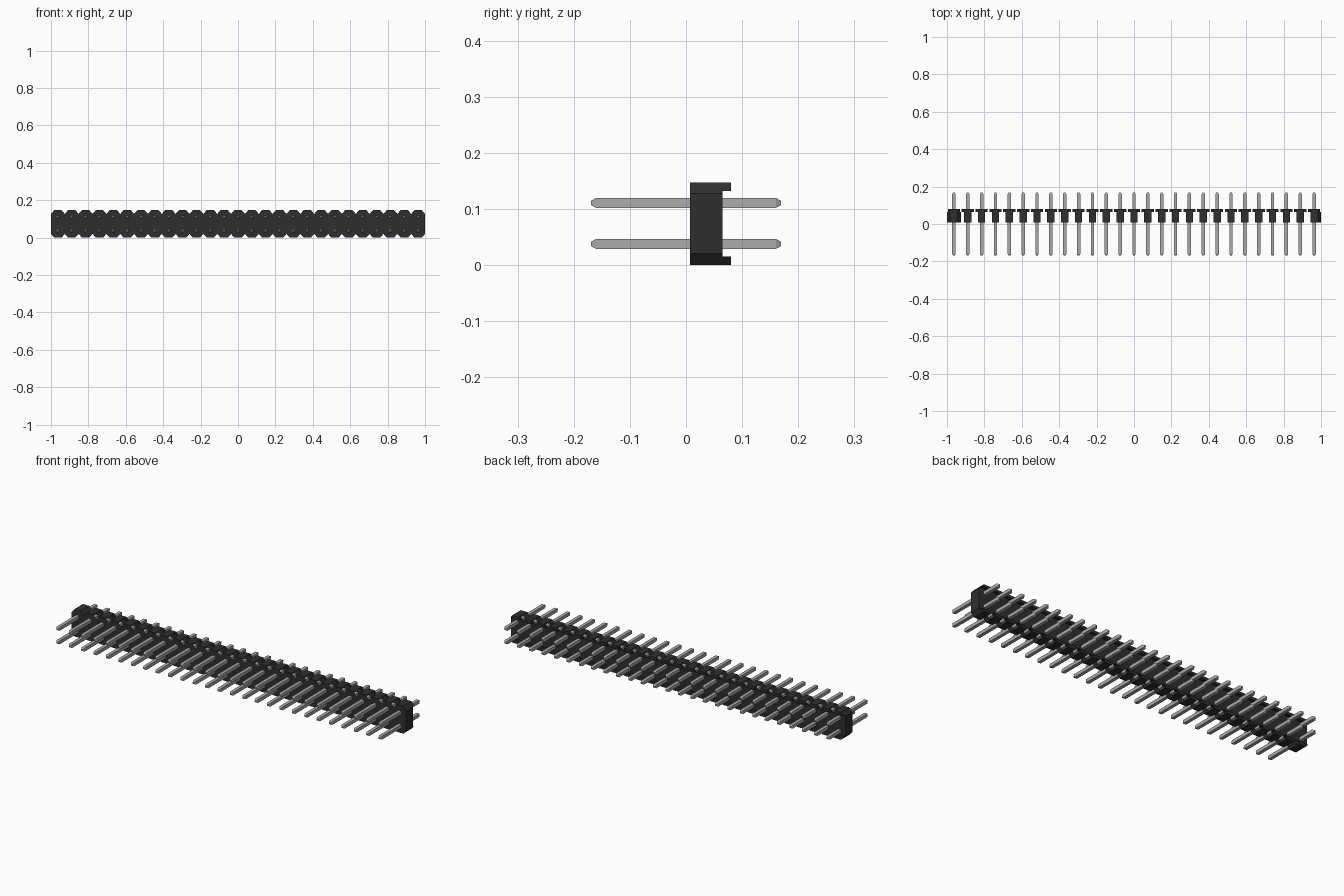
import bpy
import bmesh
from mathutils import Vector

cube = bpy.data.objects.get("Cube")
if cube:
    bpy.data.objects.remove(cube, do_unlink=True)

COUNT = 27                      # pins per row
PITCH = 2.0 / COUNT
H = PITCH / 2                   # half width of one cell
F = 0.0195                      # half width of the flat cell top
TOP = 0.147
CH = 0.020                      # chamfer height
FRONT, BACK, LIP_BACK = 0.007, 0.065, 0.080
LIP_H = 0.015
LIP_W = F + (H - F) * LIP_H / CH


def make_material(name, color, rough, metal=0.0):
    m = bpy.data.materials.new(name)
    m.use_nodes = True
    m.diffuse_color = (*color, 1)
    b = m.node_tree.nodes["Principled BSDF"]
    b.inputs["Base Color"].default_value = (*color, 1)
    b.inputs["Roughness"].default_value = rough
    b.inputs["Metallic"].default_value = metal
    return m


black = make_material("black plastic", (0.028, 0.028, 0.028), 0.6)
metal = make_material("grey metal", (0.41, 0.41, 0.41), 0.5)


def add_face(bm, points, outward):
    """Add a flat face turned towards the given direction."""
    f = bm.faces.new([bm.verts.new(p) for p in points])
    f.normal_update()
    if f.normal.dot(Vector(outward)) < 0:
        f.normal_flip()


def finish(bm, name, mat):
    bmesh.ops.remove_doubles(bm, verts=bm.verts, dist=1e-5)
    me = bpy.data.meshes.new(name)
    bm.to_mesh(me)
    bm.free()
    me.materials.append(mat)
    ob = bpy.data.objects.new(name, me)
    bpy.context.collection.objects.link(ob)
    return ob


# Housing: a thin shell of repeated eight-sided cells with back lips
bm = bmesh.new()
for i in range(COUNT):
    cx = -1 + PITCH * (i + 0.5)
    outline = [(-F, 0), (F, 0), (H, CH), (H, TOP - CH),
               (F, TOP), (-F, TOP), (-H, TOP - CH), (-H, CH)]
    for y, d in ((FRONT, -1), (BACK, 1)):
        add_face(bm, [(cx + x, y, z) for x, z in outline], (0, d, 0))

    for up in (-1, 1):
        # z measured inwards from the top or bottom of the cell
        def lvl(depth):
            return TOP - depth if up > 0 else depth

        # Flat cap, lip back and lip inner side
        add_face(bm, [(cx - F, FRONT, lvl(0)), (cx + F, FRONT, lvl(0)),
                      (cx + F, LIP_BACK, lvl(0)), (cx - F, LIP_BACK, lvl(0))],
                 (0, 0, up))
        add_face(bm, [(cx - F, LIP_BACK, lvl(0)), (cx + F, LIP_BACK, lvl(0)),
                      (cx + LIP_W, LIP_BACK, lvl(LIP_H)),
                      (cx - LIP_W, LIP_BACK, lvl(LIP_H))], (0, 1, 0))
        add_face(bm, [(cx - LIP_W, BACK, lvl(LIP_H)), (cx + LIP_W, BACK, lvl(LIP_H)),
                      (cx + LIP_W, LIP_BACK, lvl(LIP_H)),
                      (cx - LIP_W, LIP_BACK, lvl(LIP_H))], (0, 0, -up))

        # Sloped sides close the first cell and the far end;
        # the notches between the other cells stay open
        for s in (-1, 1):
            if i == 0 or (i == COUNT - 1 and s > 0):
                add_face(bm, [(cx + s * F, FRONT, lvl(0)),
                              (cx + s * F, LIP_BACK, lvl(0)),
                              (cx + s * LIP_W, LIP_BACK, lvl(LIP_H)),
                              (cx + s * LIP_W, BACK, lvl(LIP_H)),
                              (cx + s * H, BACK, lvl(CH)),
                              (cx + s * H, FRONT, lvl(CH))], (s, 0, up))

# End walls
for s in (-1, 1):
    add_face(bm, [(s, FRONT, CH), (s, BACK, CH),
                  (s, BACK, TOP - CH), (s, FRONT, TOP - CH)], (s, 0, 0))
finish(bm, "housing", black)

# Pins: square rods with tapered tips, one object per row
R, TIP = 0.009, 0.004
STATIONS = [(-0.169, TIP), (-0.160, R), (0.160, R), (0.169, TIP)]
CORNERS = [(-1, -1), (1, -1), (1, 1), (-1, 1)]
for name, z in (("lower_pins", 0.0375), ("upper_pins", 0.1105)):
    bm = bmesh.new()
    for i in range(COUNT):
        cx = -1 + PITCH * (i + 0.5)
        rings = [[bm.verts.new((cx + a * r, y, z + b * r)) for a, b in CORNERS]
                 for y, r in STATIONS]
        for r0, r1 in zip(rings, rings[1:]):
            for k in range(4):
                n = (k + 1) % 4
                bm.faces.new((r0[k], r0[n], r1[n], r1[k]))
        bm.faces.new(rings[0])
        bm.faces.new(rings[-1])
    bmesh.ops.recalc_face_normals(bm, faces=bm.faces)
    finish(bm, name, metal)
